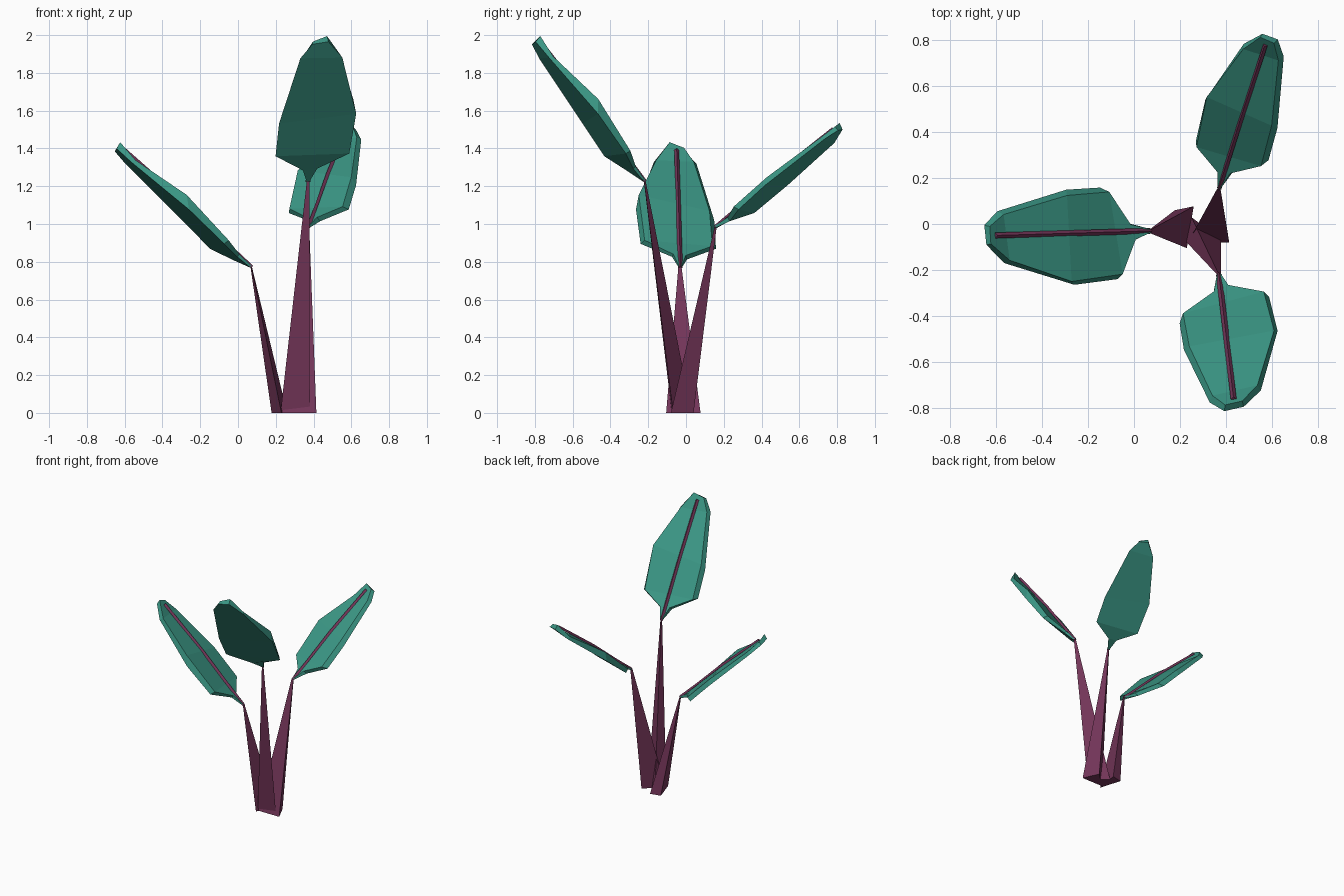
import bpy, math
from mathutils import Vector

if "Cube" in bpy.data.objects:
    bpy.data.objects.remove(bpy.data.objects["Cube"])


def material(name, colour):
    m = bpy.data.materials.new(name)
    m.diffuse_color = (*colour, 1)
    m.use_nodes = True
    m.node_tree.nodes["Principled BSDF"].inputs["Base Color"].default_value = m.diffuse_color
    return m


TEAL = material("teal leaf", (0.043, 0.305, 0.232))
PURPLE = material("purple stem", (0.178, 0.037, 0.102))


def build(name, verts, faces, mat):
    mesh = bpy.data.meshes.new(name)
    mesh.from_pydata(verts, [], faces)
    mesh.materials.append(mat)
    ob = bpy.data.objects.new(name, mesh)
    bpy.context.collection.objects.link(ob)
    # consistent outward normals
    bpy.context.view_layer.objects.active = ob
    ob.select_set(True)
    bpy.ops.object.mode_set(mode='EDIT')
    bpy.ops.mesh.select_all(action='SELECT')
    bpy.ops.mesh.normals_make_consistent(inside=False)
    bpy.ops.object.mode_set(mode='OBJECT')
    ob.select_set(False)
    return ob


def loft(name, rings, mat):
    """Skin a list of equal closed rings and cap both ends."""
    n = len(rings[0])
    verts = [v for r in rings for v in r]
    faces = [list(range(n)), list(range(len(verts) - n, len(verts)))]
    for i in range(len(rings) - 1):
        for j in range(n):
            k = (j + 1) % n
            faces.append([i * n + j, i * n + k, (i + 1) * n + k, (i + 1) * n + j])
    return build(name, verts, faces, mat)


# Leaf cross rows: (along, across to the left, height) for each corner,
# upper left, upper right, lower right, lower left
ROWS = [
    [(0, .008, .004), (0, -.008, .004), (0, -.008, -.008), (0, .008, -.008)],
    [(.09, .035, .006), (.10, -.03, -.012), (.10, -.038, -.04), (.09, .042, -.012)],
    [(.185, .185, .020), (.20, -.175, -.035), (.22, -.195, -.072), (.19, .206, -.010)],
    [(.51, .210, .050), (.46, -.165, -.020), (.43, -.190, -.058), (.45, .225, .000)],
    [(.83, .110, .008), (.84, -.090, -.012), (.853, -.105, -.038), (.84, .122, -.015)],
    [(.953, .036, .026), (.935, -.040, .002), (.940, -.046, -.028), (.945, .040, -.012)],
]


def plant_stalk(tag, base, tip, rib_end, width, roll):
    tip, rib_end = Vector(tip), Vector(rib_end)
    u = (rib_end - tip).normalized()
    length = (rib_end - tip).length / 0.91
    left = Vector((0, 0, 1)).cross(u).normalized()
    n = u.cross(left)
    left, n = (left * math.cos(roll) - n * math.sin(roll),
               n * math.cos(roll) + left * math.sin(roll))

    def place(p):
        return tip + u * p[0] * length + left * p[1] * width + n * p[2]

    # three-sided stem tapering to the leaf joint
    centre = sum((Vector((*b, 0)) for b in base), Vector()) / 3
    top = [tip + (Vector((*b, 0)) - centre) * 0.09 for b in base]
    loft(tag + "_stem", [[Vector((*b, 0)) for b in base], top], PURPLE)
    # slab leaf blade
    loft(tag + "_leaf", [[place(p) for p in row] for row in ROWS], TEAL)
    # raised midrib on the upper face
    rib = [[place((a, s * .0125, h)) for s, h in ((-1, lo), (0, hi), (1, lo))]
           for a, lo, hi in ((-.005, -.006, .010), (.2, .0, .014),
                             (.48, .010, .026), (.91, .008, .022))]
    loft(tag + "_midrib", rib, PURPLE)


plant_stalk("front", [(.225, -.075), (.38, -.068), (.25, .03)],
            (.37, -.22, 1.23), (.435, -.77, 1.945), 1, 0)
plant_stalk("back", [(.235, -.08), (.415, -.08), (.36, .04)],
            (.37, .155, .985), (.576, .785, 1.495), .8, .2)
plant_stalk("left", [(.178, .06), (.26, .077), (.23, -.105)],
            (.07, -.03, .775), (-.61, -.05, 1.385), 1, 0)
